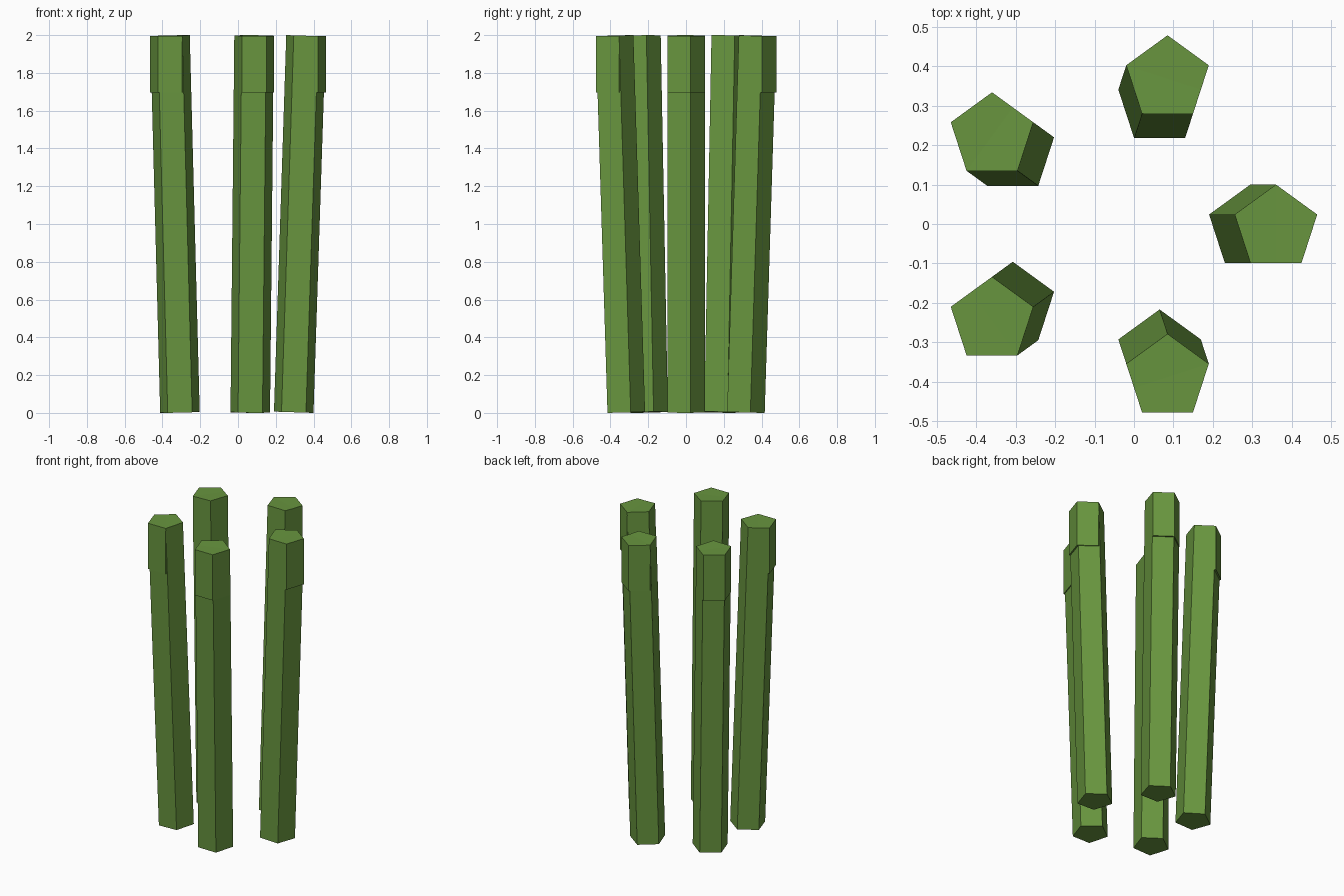
import bpy, bmesh, math
from mathutils import Vector

if "Cube" in bpy.data.objects:
    bpy.data.objects.remove(bpy.data.objects["Cube"])

SIDES, RADIUS = 5, 0.11
RING = Vector((-0.038, -0.01, 0))      # centre of the ring of stalks
R_BOTTOM, R_TOP = 0.333, 0.398         # stalks lean outward
Z_BOTTOM, Z_SEAM, Z_TOP = 0.0034, 1.695, 1.9966

green = bpy.data.materials.new("stalk_green")
green.diffuse_color = (0.138, 0.302, 0.049, 1)
green.use_nodes = True
green.node_tree.nodes["Principled BSDF"].inputs["Base Color"].default_value = green.diffuse_color


def prism(name, start, end):
    """Pentagonal prism from start to end, caps square to its axis."""
    axis = end - start
    turn = Vector((0, 0, 1)).rotation_difference(axis)
    bm = bmesh.new()
    rings = []
    for centre in (start, end):
        ring = []
        for k in range(SIDES):
            a = math.pi / 2 + k * math.tau / SIDES
            offset = turn @ Vector((RADIUS * math.cos(a), RADIUS * math.sin(a), 0))
            ring.append(bm.verts.new(centre + offset))
        rings.append(ring)
    low, high = rings
    bm.faces.new(low[::-1])
    bm.faces.new(high)
    for k in range(SIDES):
        n = (k + 1) % SIDES
        bm.faces.new((low[k], low[n], high[n], high[k]))
    mesh = bpy.data.meshes.new(name)
    bm.to_mesh(mesh)
    bm.free()
    mesh.materials.append(green)
    bpy.context.collection.objects.link(bpy.data.objects.new(name, mesh))


for i in range(5):
    a = i * math.tau / 5
    out = Vector((math.cos(a), math.sin(a), 0))
    bottom = RING + out * R_BOTTOM + Vector((0, 0, Z_BOTTOM))
    top = RING + out * R_TOP + Vector((0, 0, Z_TOP))
    # leaning stalk
    prism(f"stalk_{i + 1}", bottom, top)
    # upright tip that overlaps the stalk's upper end
    prism(f"stalk_tip_{i + 1}", Vector((top.x, top.y, Z_SEAM)), top)
